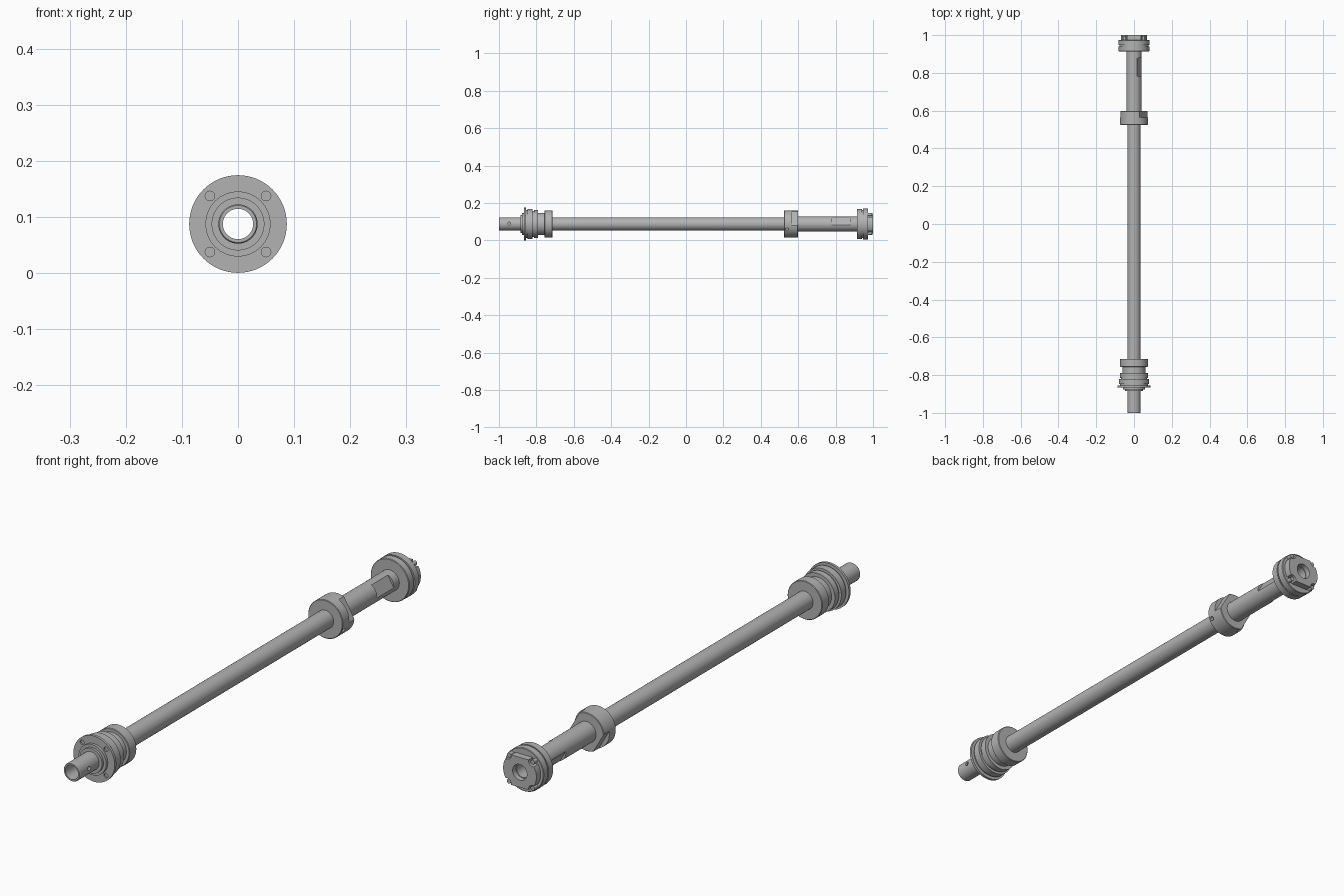
import bpy, bmesh, math
from mathutils import Matrix, Vector

if "Cube" in bpy.data.objects:
    bpy.data.objects.remove(bpy.data.objects["Cube"])

AXIS_Z = 0.0875          # height of the shaft axis
BORE = 0.027
FLAT_ANGLE = math.radians(30)

steel = bpy.data.materials.new("steel grey")
steel.use_nodes = True
colour = (0.45, 0.45, 0.45, 1)
steel.diffuse_color = colour
steel.node_tree.nodes["Principled BSDF"].inputs["Base Color"].default_value = colour


def add_object(name, bm):
    bmesh.ops.recalc_face_normals(bm, faces=bm.faces)
    mesh = bpy.data.meshes.new(name)
    bm.to_mesh(mesh)
    bm.free()
    mesh.materials.append(steel)
    obj = bpy.data.objects.new(name, mesh)
    bpy.context.collection.objects.link(obj)
    return obj


def lathe(name, outline, bore=BORE, sides=64):
    """Turn an outline of (y, radius) points around the shaft axis."""
    loop = outline + [(outline[-1][0], bore), (outline[0][0], bore)]
    bm = bmesh.new()
    rings = []
    for i in range(sides):
        a = math.tau * i / sides
        rings.append([bm.verts.new((r * math.cos(a), y, AXIS_Z + r * math.sin(a)))
                      for y, r in loop])
    n = len(loop)
    for i in range(sides):
        here, there = rings[i], rings[(i + 1) % sides]
        for j in range(n):
            k = (j + 1) % n
            bm.faces.new((here[j], here[k], there[k], there[j]))
    return add_object(name, bm)


def cylinder(name, centre, direction, radius, length, sides=20):
    turn = Vector(direction).to_track_quat('Z', 'Y').to_matrix().to_4x4()
    bm = bmesh.new()
    bmesh.ops.create_cone(bm, cap_ends=True, segments=sides, radius1=radius,
                          radius2=radius, depth=length,
                          matrix=Matrix.Translation(centre) @ turn)
    return add_object(name, bm)


def box(name, centre, size, roll=0.0):
    """Box around the axis, rolled about y."""
    bm = bmesh.new()
    pose = (Matrix.Translation((0, 0, AXIS_Z)) @ Matrix.Rotation(-roll, 4, 'Y')
            @ Matrix.Translation(centre) @ Matrix.Diagonal((*size, 1)))
    bmesh.ops.create_cube(bm, size=1, matrix=pose)
    return add_object(name, bm)


def cut(target, cutter):
    cutter.hide_render = True
    mod = target.modifiers.new("cut", 'BOOLEAN')
    mod.operation = 'DIFFERENCE'
    mod.solver = 'EXACT'
    mod.object = cutter
    bpy.context.view_layer.objects.active = target
    bpy.ops.object.modifier_apply(modifier=mod.name)
    bpy.data.objects.remove(cutter)


def cut_flats(target, distance, y0, y1):
    """Mill two opposite flats at the given distance from the axis."""
    for half_turn in (0, math.pi):
        cut(target, box("flat_cutter", (distance + 0.05, (y0 + y1) / 2, 0),
                        (0.1, y1 - y0, 0.2), FLAT_ANGLE + half_turn))


corners = [(sx * 0.05, sz * 0.05) for sx in (-1, 1) for sz in (-1, 1)]
parts = []

# Hollow shafts
front_shaft = lathe("front_shaft", [(-1, 0.033), (-0.997, 0.035), (0.56, 0.035)])
cut(front_shaft, cylinder("pin_cutter", (0.04, -0.945, AXIS_Z + 0.003), (1, 0, 0), 0.008, 0.04))
rear_shaft = lathe("rear_shaft", [(0.56, 0.04), (0.98, 0.04)])
cut_flats(rear_shaft, 0.0315, 0.78, 0.88)
parts += [front_shaft, rear_shaft]

# Front bearing housing: seal rings, bolted plate, body, neck and collar
parts.append(lathe("front_seal", [(-0.885, 0.04), (-0.885, 0.047), (-0.876, 0.047),
                                  (-0.876, 0.058), (-0.86, 0.058)], 0.033))
plate = lathe("front_plate", [(-0.866, 0.087), (-0.856, 0.087)], 0.033)
for x, z in corners:
    cut(plate, cylinder("bolt_hole_cutter", (x, -0.866, AXIS_Z + z), (0, 1, 0), 0.0085, 0.012))
parts.append(plate)
parts.append(lathe("front_housing", [(-0.857, 0.074), (-0.848, 0.074), (-0.848, 0.08),
                                     (-0.82, 0.08), (-0.82, 0.07), (-0.814, 0.07),
                                     (-0.814, 0.074), (-0.79, 0.074), (-0.79, 0.06),
                                     (-0.75, 0.06)], 0.033))
parts.append(lathe("front_collar", [(-0.757, 0.071), (-0.755, 0.073),
                                    (-0.716, 0.073), (-0.714, 0.071)], 0.033))

# Lock nut with wrench flats on its rear half
nut_front = lathe("nut_front", [(0.525, 0.071), (0.527, 0.073), (0.563, 0.073)], 0.033)
cut(nut_front, cylinder("screw_cutter", (0.055, 0.54, AXIS_Z - 0.024),
                        (0.9, 0, -0.4), 0.008, 0.05))
nut_rear = lathe("nut_rear", [(0.563, 0.073), (0.596, 0.073), (0.598, 0.071)], 0.033)
cut_flats(nut_rear, 0.058, 0.565, 0.61)
parts += [nut_front, nut_rear]

# Rear flange: two discs with a groove between
parts.append(lathe("rear_flange", [(0.913, 0.079), (0.915, 0.081), (0.941, 0.081),
                                   (0.941, 0.076), (0.947, 0.076), (0.947, 0.082),
                                   (0.972, 0.082), (0.974, 0.08)], 0.033))

# Rear hub, relieved around the bolts and flattened above and below
hub = lathe("rear_hub", [(0.97, 0.07), (1.0, 0.07)], 0.03)
for x, z in corners:
    cut(hub, cylinder("relief_cutter", (x * 1.1, 0.995, AXIS_Z + z * 1.1), (0, 1, 0), 0.019, 0.06, 24))
for side in (-1, 1):
    cut(hub, box("trim_cutter", (0, 0.99, side * 0.077), (0.2, 0.06, 0.04)))
parts.append(hub)

# Flange bolts
for i, (x, z) in enumerate(corners):
    parts.append(cylinder(f"rear_bolt_{i + 1}", (x, 0.98, AXIS_Z + z), (0, 1, 0), 0.0085, 0.028))

for obj in parts:
    bpy.ops.object.select_all(action='DESELECT')
    obj.select_set(True)
    bpy.context.view_layer.objects.active = obj
    bpy.ops.object.shade_smooth_by_angle(angle=math.radians(30))
